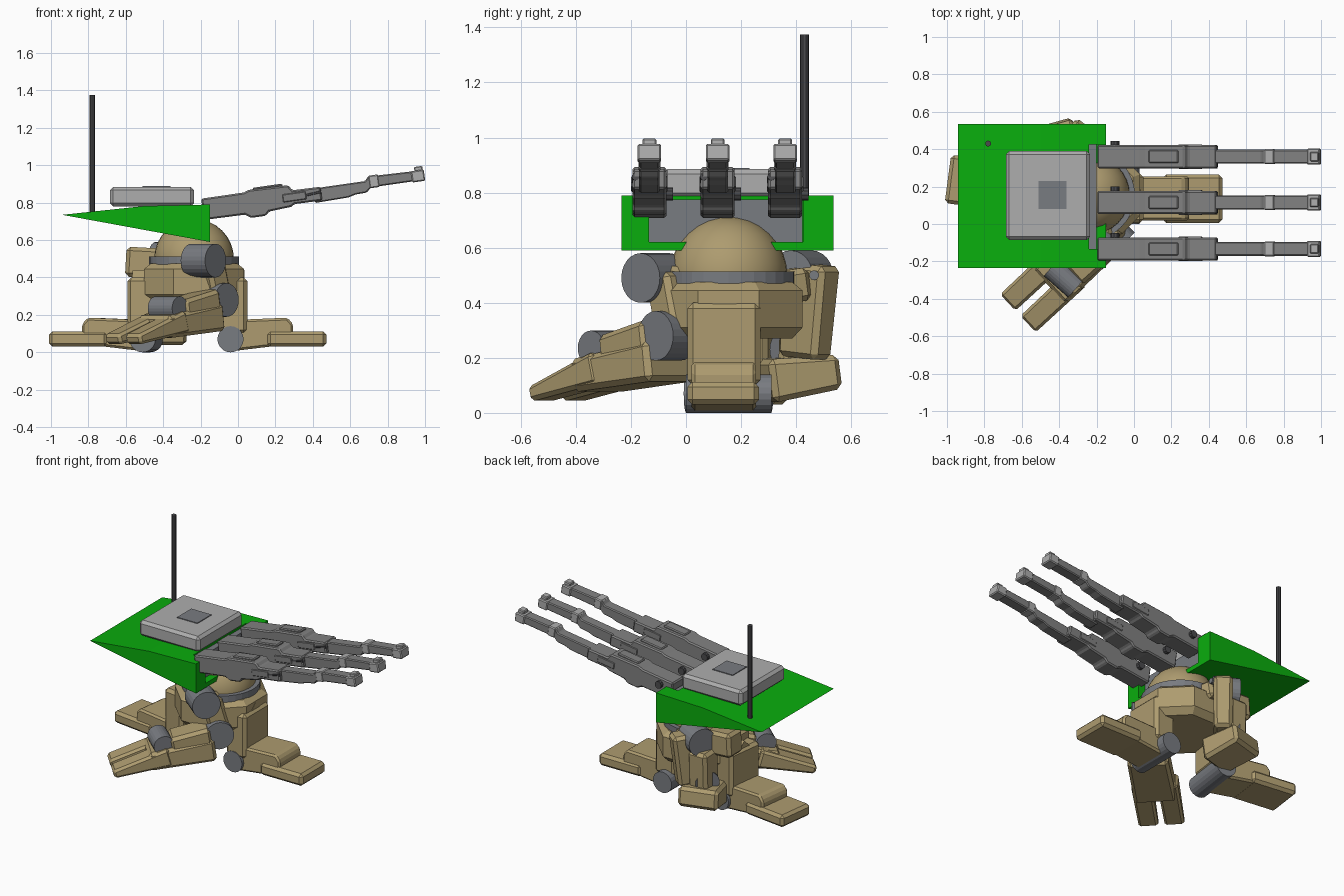
import bpy, bmesh
from math import radians
from mathutils import Vector, Matrix

if "Cube" in bpy.data.objects:
    bpy.data.objects.remove(bpy.data.objects["Cube"])

def material(name, rgb):
    m = bpy.data.materials.new(name)
    m.diffuse_color = (*rgb, 1)
    m.use_nodes = True
    m.node_tree.nodes["Principled BSDF"].inputs["Base Color"].default_value = m.diffuse_color
    return m

TAN = material("tan_paint", (0.42, 0.33, 0.16))
GREEN = material("green_paint", (0.003, 0.42, 0.004))
DARK = material("dark_metal", (0.07, 0.07, 0.075))
GUN = material("gun_metal", (0.22, 0.22, 0.22))
STEEL = material("joint_steel", (0.19, 0.2, 0.22))
LIGHT = material("hatch_grey", (0.42, 0.42, 0.42))

def finish(name, bm, mat=None, bevel=0, M=None):
    bmesh.ops.recalc_face_normals(bm, faces=bm.faces)
    me = bpy.data.meshes.new(name)
    bm.to_mesh(me)
    bm.free()
    ob = bpy.data.objects.new(name, me)
    bpy.context.collection.objects.link(ob)
    if mat:
        me.materials.append(mat)
    if M:
        ob.matrix_world = M
    if bevel:
        b = ob.modifiers.new("bevel", 'BEVEL')
        b.width, b.segments, b.limit_method = bevel, 1, 'ANGLE'
    return ob

def box(name, x, y, z, mat=None, bevel=0, M=None):
    bm = bmesh.new()
    bmesh.ops.create_cube(bm, size=1)
    for v in bm.verts:
        v.co = [(r[0] + r[1]) / 2 + c * (r[1] - r[0]) for c, r in zip(v.co, (x, y, z))]
    return finish(name, bm, mat, bevel, M)

def bar(name, a, b, w, h, mat=TAN, bevel=0.02, w2=None, h2=None):
    """Tapered block running from a to b."""
    a, d = Vector(a), Vector(b) - Vector(a)
    w2, h2 = w2 or w, h2 or h
    bm = bmesh.new()
    bmesh.ops.create_cube(bm, size=1)
    for v in bm.verts:
        end = v.co.x > 0
        v.co = (d.length * end, v.co.y * (w2 if end else w), v.co.z * (h2 if end else h))
    fwd = d.normalized()
    side = Vector((0, 0, 1)).cross(fwd).normalized()
    up = fwd.cross(side)
    M = Matrix((fwd, side, up)).transposed().to_4x4()
    return finish(name, bm, mat, bevel, Matrix.Translation(a) @ M)

def rod(name, a, b, r, mat=STEEL, sides=24, r2=None, M=Matrix()):
    """Cylinder or cone from a to b."""
    a, d = Vector(a), Vector(b) - Vector(a)
    bm = bmesh.new()
    bmesh.ops.create_cone(bm, cap_ends=True, segments=sides, radius1=r,
                          radius2=r if r2 is None else r2, depth=d.length)
    R = d.to_track_quat('Z', 'Y').to_matrix().to_4x4()
    return finish(name, bm, mat, 0, M @ Matrix.Translation(a + d / 2) @ R)

def prism(name, pts, y0, y1, mat, bevel=0, M=None):
    """Extrude an (x, z) profile along y."""
    bm = bmesh.new()
    f = bm.faces.new([bm.verts.new((x, y0, z)) for x, z in pts])
    g = bmesh.ops.extrude_face_region(bm, geom=[f])["geom"]
    bmesh.ops.translate(bm, vec=(0, y1 - y0, 0), verts=[v for v in g if isinstance(v, bmesh.types.BMVert)])
    return finish(name, bm, mat, bevel, M)

# Wedge turret with a gun slot in its front face
turret = prism("turret_wedge", [(-.94, .735), (-.5, .782), (-.15, .79), (-.15, .59)], -.235, .535, GREEN)
slot = box("slot_cutter", (-.24, 0), (-.135, .425), (.62, 1))
slot.hide_render = True
slot.hide_viewport = True
cut = turret.modifiers.new("slot", 'BOOLEAN')
cut.operation, cut.object, cut.solver = 'DIFFERENCE', slot, 'EXACT'
box("slot_panel", (-.24, -.2), (-.134, .424), (.615, .775), STEEL)

# Hatch and antenna
box("hatch", (-.685, -.235), (-.085, .39), (.78, .885), LIGHT, .018)
box("hatch_window", (-.51, -.36), (.08, .23), (.87, .89), STEEL)
rod("antenna", (-.78, .43, .74), (-.78, .43, 1.375), .016, DARK, 10)

# Three tilted guns
for i, y in enumerate((.36, .115, -.133)):
    M = Matrix.Translation((-.19, y, .772)) @ Matrix.Rotation(radians(-8.2), 4, 'Y')
    n = f"gun_{i + 1}_"
    prism(n + "receiver", [(0, -.065), (.22, -.068), (.25, -.09), (.33, -.09), (.35, -.07), (.47, -.062),
                           (.49, -.05), (.64, -.052), (.64, .022), (.49, .025), (.47, .055), (.26, .06),
                           (.23, .05), (0, .05)], -.062, .062, GUN, .008, M)
    prism(n + "barrel", [(.6, -.06), (.78, -.056), (.82, -.046), (.88, -.044), (.91, -.02), (1.195, -.02),
                         (1.195, .03), (1.12, .034), (.9, .04), (.88, .018), (.6, .018)], -.037, .037, GUN, .006, M)
    box(n + "muzzle", (1.13, 1.2), (-.043, .043), (-.026, .035), LIGHT, .006, M)
    box(n + "front_sight", (1.15, 1.195), (-.025, .025), (.03, .055), LIGHT, .005, M)
    box(n + "gas_block", (.9, .955), (-.04, .04), (-.024, .044), LIGHT, .006, M)
    box(n + "rail", (.28, .44), (-.035, .035), (.05, .068), GUN, .006, M)
    box(n + "side_plate", (.43, .56), (-.066, .066), (-.035, .012), GUN, .006, M)
    rod(n + "grip", (.52, -.05, -.015), (.64, -.05, -.005), .014, DARK, 10, M=M)
    rod(n + "knob", (.09, .05, .01), (.09, .085, .01), .024, DARK, 10, M=M)

# Dome, collar and hull
C = (-.235, .155)
bm = bmesh.new()
bmesh.ops.create_uvsphere(bm, u_segments=32, v_segments=16, radius=.213)
for f in bm.faces:
    f.smooth = True
finish("dome", bm, TAN, 0, Matrix.Translation((*C, .5)))
rod("collar", (*C, .47), (*C, .513), .24, STEEL, 32)
oct_turn = Matrix.Translation((*C, 0)) @ Matrix.Rotation(radians(22.5), 4, 'Z')
rod("hull_top", (0, 0, .445), (0, 0, .475), .29, TAN, 8, .25, oct_turn)
rod("hull_middle", (0, 0, .31), (0, 0, .445), .29, TAN, 8, None, oct_turn)
rod("hull_bottom", (0, 0, .27), (0, 0, .31), .25, TAN, 8, .29, oct_turn)

# Standing legs at both ends, the left one slightly turned
for side, ang in (("right", 0), ("left", 172.5)):
    M = Matrix.Translation((-.265, .14, 0)) @ Matrix.Rotation(radians(ang), 4, 'Z')
    box(side + "_shin", (.165, .315), (-.135, .13), (.1, .4), TAN, .02, M)
    # peaked cap above the shin
    bm = bmesh.new()
    cap = [bm.verts.new((x, yy, z)) for x in (.12, .30) for yy, z in ((-.05, .39), (.05, .39), (0, .44))]
    bmesh.ops.convex_hull(bm, input=cap)
    finish(side + "_knee_cap", bm, TAN, 0, M)
    rod(side + "_ankle", (.225, -.14, .07), (.225, .17, .07), .07, STEEL, 20, M=M)
    prism(side + "_foot", [(.19, .01), (.25, .008), (.45, .032), (.56, .05), (.56, .15), (.53, .185), (.29, .175), (.19, .15)],
          -.12, .115, TAN, .012, M)
    box(side + "_toe", (.42, .737), (-.135, .125), (.03, .112), TAN, .018, M)

# Front leg, folded and reaching out diagonally with two toes
rod("front_hip", (-.25, -.06, .49), (-.12, -.165, .49), .09)
bar("front_hip_arm", (-.2, .06, .47), (-.19, -.1, .49), .15, .1)
bar("front_thigh", (-.16, -.065, .5), (-.11, -.02, .25), .14, .13)
rod("front_knee", (-.15, -.02, .28), (-.06, -.11, .28), .09)
bar("front_shin", (-.14, -.09, .265), (-.33, -.26, .225), .17, .15, w2=.17, h2=.11)
rod("front_ankle", (-.44, -.23, .235), (-.31, -.345, .235), .064)
bar("front_foot", (-.15, -.05, .19), (-.45, -.33, .135), .25, .15, w2=.26, h2=.12)
for i, s in enumerate((-1, 1)):
    o = Vector((.68, -.72, 0)) * .08 * s
    bar(f"front_toe_{i + 1}", Vector((-.36, -.235, .165)) + o, Vector((-.618, -.475, .068)) + o,
        .125, .12, bevel=.015, w2=.12, h2=.055)

# Back leg, tucked under the turret
rod("back_hip", (-.3, .38, .5), (-.44, .455, .5), .09)
bar("back_hip_arm", (-.25, .3, .45), (-.3, .43, .47), .15, .12)
bar("back_side_block", (-.42, .32, .475), (-.6, .32, .485), .15, .16)
bar("back_thigh", (-.32, .455, .54), (-.34, .43, .2), .12, .2, w2=.11, h2=.18)
rod("back_bolt", (-.25, .465, .5), (-.215, .465, .5), .018, STEEL, 10)
bar("back_shin", (-.42, .42, .44), (-.42, .41, .16), .14, .15)
rod("back_knee", (-.38, .36, .23), (-.47, .44, .23), .075)
bar("back_foot", (-.385, .28, .115), (-.455, .53, .15), .24, .16, w2=.26, h2=.125)
